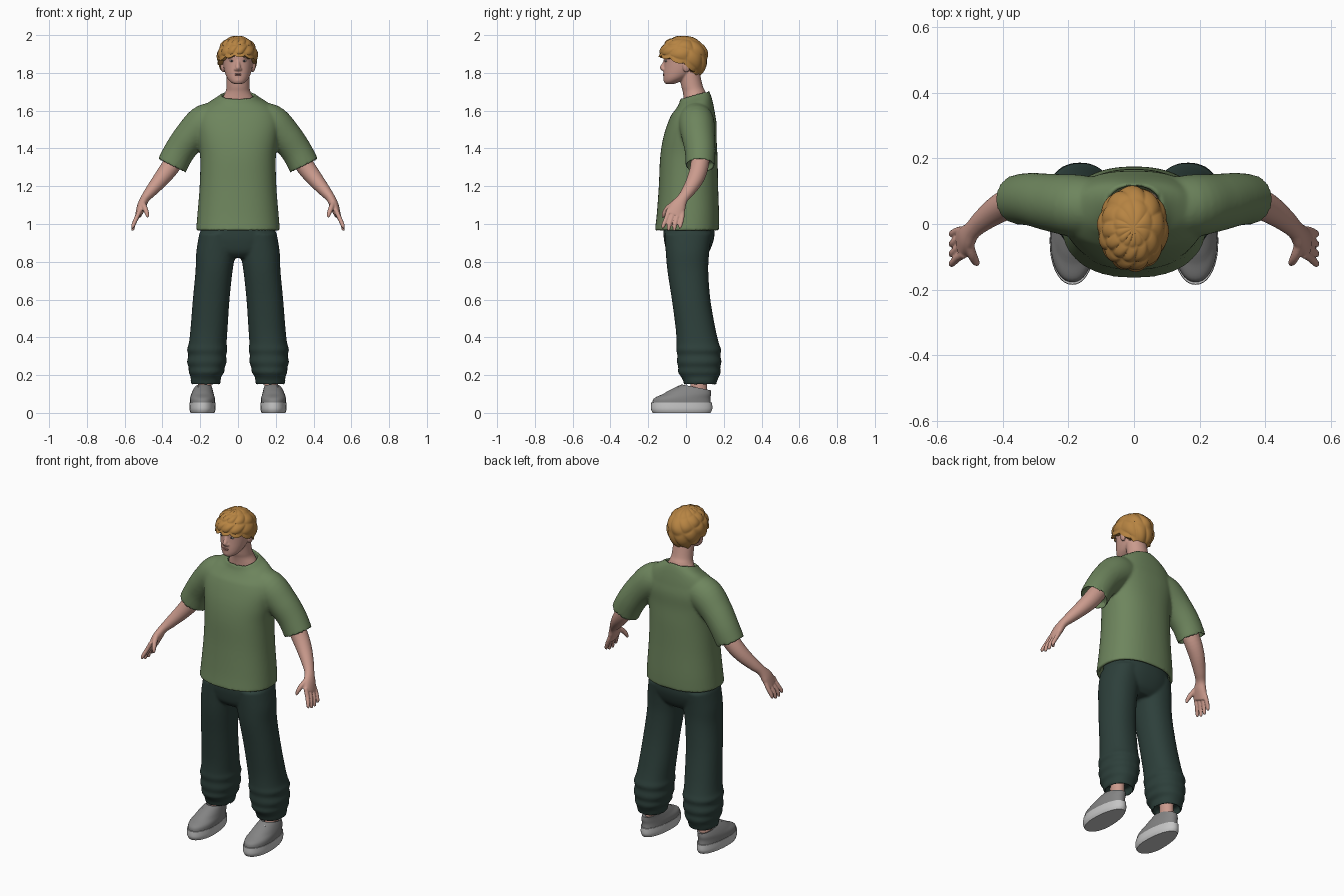
import bpy, bmesh, math
from mathutils import Vector, Matrix

cube = bpy.data.objects.get("Cube")
if cube:
    bpy.data.objects.remove(cube, do_unlink=True)


def material(name, r, g, b):
    m = bpy.data.materials.new(name)
    m.use_nodes = True
    m.diffuse_color = (r, g, b, 1)
    bsdf = next(n for n in m.node_tree.nodes if n.type == 'BSDF_PRINCIPLED')
    bsdf.inputs["Base Color"].default_value = (r, g, b, 1)
    bsdf.inputs["Roughness"].default_value = 0.8
    return m


SKIN = material("skin", .60, .33, .27)
LIPS = material("lips", .42, .19, .16)
HAIR = material("golden_hair", .47, .23, .055)
BROW = material("eyebrow_brown", .22, .11, .05)
WHITE = material("eye_white", .55, .50, .47)
IRIS = material("iris_dark", .04, .04, .045)
SHIRT = material("shirt_green", .155, .235, .11)
PANTS = material("trouser_dark_green", .026, .050, .043)
SHOE = material("shoe_grey", .23, .23, .23)
SOLE = material("sole_light_grey", .56, .56, .56)


def smooth_path(pts, k=5):
    """Catmull-Rom resampling of (x, y, z, radius_a, radius_b) points."""
    pts = [Vector(p) for p in pts]
    out = []
    for i in range(len(pts) - 1):
        p, q = pts[i], pts[i + 1]
        before, after = pts[max(i - 1, 0)], pts[min(i + 2, len(pts) - 1)]
        for j in range(k):
            t = j / k
            out.append(p + (q - before) * (t / 2)
                       + (before * 2 - p * 5 + q * 4 - after) * (t * t / 2)
                       + (p * 3 - before - q * 3 + after) * (t ** 3 / 2))
    return out + [pts[-1]]


def tube(bm, pts, side=1, hollow="", power=2, flat=True, n=40, warp=None):
    """Loft ellipses along a path; hollow ends get a folded-in rim."""
    path = smooth_path(pts)
    rings = []
    for i, p in enumerate(path):
        d = path[min(i + 1, len(path) - 1)].xyz - path[max(i - 1, 0)].xyz
        t = Vector((0, 0, 1)) if flat else d.normalized()
        rings.append((p.xyz, t, p[3], p[4]))

    def rim(end, nxt):
        c, t, a, b = end
        inward = (nxt[0] - c).normalized() * .04
        return [(c, t, a * .91, b * .91), (c + inward, t, a * .89, b * .89)]

    head = rim(rings[0], rings[1])[::-1] if "s" in hollow else []
    tail = rim(rings[-1], rings[-2]) if "e" in hollow else []
    loops = []
    for c, t, a, b in head + rings + tail:
        u = Vector((0, 1, 0)).cross(t).normalized()
        v = t.cross(u)
        loop = []
        for j in range(n):
            w = math.tau * j / n
            cx, sy = math.cos(w), math.sin(w)
            cx = math.copysign(abs(cx) ** (2 / power), cx)
            sy = math.copysign(abs(sy) ** (2 / power), sy)
            co = c + u * (a * cx) + v * (b * sy)
            if warp:
                co = warp(co)
            loop.append(bm.verts.new((co.x * side, co.y, co.z)))
        loops.append(loop)
    for lo, hi in zip(loops, loops[1:]):
        for j in range(n):
            m = (j + 1) % n
            bm.faces.new((lo[j], lo[m], hi[m], hi[j]))
    bm.faces.new(loops[0][::-1])
    bm.faces.new(loops[-1])


def ball(bm, loc, scale, tilt=0):
    mat = (Matrix.Translation(loc) @ Matrix.Rotation(tilt, 4, 'Y')
           @ Matrix.Diagonal((*scale, 1)))
    bmesh.ops.create_uvsphere(bm, u_segments=20, v_segments=12, radius=1, matrix=mat)


def finish(bm, name, mat, voxel=0, relax=4):
    bmesh.ops.recalc_face_normals(bm, faces=bm.faces[:])
    me = bpy.data.meshes.new(name)
    bm.to_mesh(me)
    bm.free()
    me.materials.append(mat)
    me.polygons.foreach_set("use_smooth", [True] * len(me.polygons))
    me.set_sharp_from_angle(angle=math.radians(50))
    ob = bpy.data.objects.new(name, me)
    bpy.context.collection.objects.link(ob)
    if voxel:
        fuse = ob.modifiers.new("fuse", 'REMESH')
        fuse.mode = 'VOXEL'
        fuse.voxel_size = voxel
        fuse.use_smooth_shade = True
        soft = ob.modifiers.new("soften", 'SMOOTH')
        soft.factor = .5
        soft.iterations = relax
    return ob


# T-shirt: torso and both sleeves fused, neckline tilted up at the back
def neckline(co):
    lift = max(0, min(1, (co.z - 1.58) / .08))
    return Vector((co.x, co.y, co.z + lift * (co.y - .045) * .28))


bm = bmesh.new()
tube(bm, [(0, .005, .965, .222, .17), (0, .01, 1.05, .215, .165),
          (0, .013, 1.2, .203, .157), (0, .015, 1.35, .2, .152),
          (0, .02, 1.45, .212, .142), (0, .032, 1.53, .222, .13),
          (0, .04, 1.59, .205, .112), (0, .046, 1.635, .165, .094),
          (0, .047, 1.665, .115, .082), (0, .045, 1.685, .09, .076)],
     hollow="se", power=2.3, n=64, warp=neckline)
for s in (1, -1):
    tube(bm, [(.08, .05, 1.55, .09, .085), (.17, .055, 1.535, .1, .095),
              (.25, .065, 1.465, .088, .088), (.31, .075, 1.385, .082, .081),
              (.352, .075, 1.305, .082, .077)], s, hollow="e", flat=False)
finish(bm, "shirt", SHIRT, .008, 6)

# Trousers: seat plus two baggy legs that bunch up above the cuffs
bm = bmesh.new()
tube(bm, [(0, .015, 1.02, .19, .13), (0, .016, .95, .2, .135),
          (0, .014, .9, .2, .128), (0, .01, .85, .17, .11), (0, .01, .82, .11, .08)],
     power=2.3, n=64)
for s in (1, -1):
    tube(bm, [(.105, .012, .95, .1, .125), (.117, .008, .85, .104, .115),
              (.127, .01, .75, .098, .108), (.142, .027, .6, .097, .102),
              (.153, .05, .45, .098, .105), (.16, .062, .37, .1, .112),
              (.163, .067, .335, .107, .119), (.163, .068, .305, .1, .114),
              (.165, .07, .27, .105, .118), (.166, .07, .24, .095, .111),
              (.167, .071, .215, .094, .113), (.17, .074, .19, .08, .1),
              (.171, .075, .17, .08, .09), (.171, .075, .148, .075, .085)],
         s, hollow="e", power=2.2)
finish(bm, "trousers", PANTS, .008, 3)

# Head, neck, nose and ears fused
bm = bmesh.new()
tube(bm, [(0, -.085, 1.742, .022, .025), (0, -.076, 1.752, .04, .04),
          (0, -.056, 1.772, .057, .063), (0, -.036, 1.8, .069, .083),
          (0, -.025, 1.83, .076, .092), (0, -.02, 1.86, .08, .096),
          (0, -.018, 1.89, .082, .1), (0, -.015, 1.93, .078, .096),
          (0, -.012, 1.96, .062, .077), (0, -.01, 1.975, .03, .04)])
tube(bm, [(0, .05, 1.6, .095, .06), (0, .05, 1.66, .084, .062),
          (0, .043, 1.7, .066, .06), (0, .032, 1.73, .061, .057),
          (0, .018, 1.8, .06, .055)])
tube(bm, [(0, -.106, 1.875, .009, .01), (0, -.115, 1.85, .01, .012),
          (0, -.123, 1.828, .014, .016), (0, -.116, 1.812, .012, .012)], n=16)
ball(bm, (0, -.104, 1.762), (.022, .016, .013))
ball(bm, (0, -.109, 1.788), (.024, .012, .014))
for s in (1, -1):
    ball(bm, (s * .012, -.117, 1.819), (.009, .012, .008))
    ball(bm, (s * .034, -.103, 1.884), (.026, .012, .007), s * .12)
    ball(bm, (s * .083, .002, 1.832), (.01, .02, .03), s * .15)
finish(bm, "head", SKIN, .0045, 3)

# Mouth, eyes and eyebrows
bm = bmesh.new()
ball(bm, (0, -.118, 1.793), (.021, .005, .0035))
ball(bm, (0, -.118, 1.786), (.018, .005, .004))
finish(bm, "lips", LIPS)
for s, label in ((1, "left"), (-1, "right")):
    for part, mat, x, y, z, size, tilt in (
            ("eye", WHITE, .033, -.106, 1.863, (.013, .006, .005), 0),
            ("iris", IRIS, .033, -.1105, 1.863, (.005, .003, .005), 0),
            ("eyebrow", BROW, .034, -.113, 1.885, (.02, .004, .003), .12)):
        bm = bmesh.new()
        ball(bm, (s * x, y, z), size, s * tilt)
        finish(bm, label + "_" + part, mat)

# Hair: a cap with three tiers of curls, long at the nape, short over the face
bm = bmesh.new()
COLS, ROWS, LOCKS = 132, 42, 11
loops = []
for i in range(1, ROWS + 2):
    f = min(i / ROWS, 1)
    tier, t = divmod(f * 3.3, 1)
    loop = []
    for j in range(COLS):
        a = math.tau * j / COLS
        back = (1 - math.cos(a)) / 2
        g = (LOCKS * j / COLS + .37 * tier + .7 * t * math.sin(a + 1)) % 1
        curl = math.sin(math.pi * g) ** .7
        reach = math.radians(84 + 34 * back + 34 * back ** 4) + .11 * curl
        phi = f * reach
        r = .97 + .075 * curl * math.sin(math.pi * t) ** .6 * min(1, f * 2)
        if i > ROWS:
            r *= .72
        z = math.cos(phi) * (.115 if phi < math.pi / 2 else .132)
        loop.append(bm.verts.new((.106 * r * math.sin(phi) * math.sin(a) - .003,
                                  -.014 - .128 * r * math.sin(phi) * math.cos(a),
                                  1.884 + z * (r if i <= ROWS else 1))))
    loops.append(loop)
for lo, hi in zip(loops, loops[1:]):
    for j in range(COLS):
        m = (j + 1) % COLS
        bm.faces.new((lo[j], hi[j], hi[m], lo[m]))
bm.faces.new(loops[0])
finish(bm, "hair", HAIR)

for s, label in ((1, "left"), (-1, "right")):
    # Arm with palm, four fingers and a thumb
    bm = bmesh.new()
    tube(bm, [(.3, .08, 1.39, .05, .05), (.36, .07, 1.3, .049, .048),
              (.41, .048, 1.235, .042, .044), (.46, .012, 1.175, .032, .035),
              (.492, -.018, 1.135, .024, .03), (.51, -.042, 1.095, .024, .042),
              (.528, -.062, 1.045, .017, .048)], s, flat=False, n=28)
    for i in range(4):
        y = -.102 + .027 * i
        low = .012 * (i in (0, 3))
        tube(bm, [(.518, y * .9, 1.075, .012, .013), (.536, y, 1.035, .012, .0125),
                  (.552, y * 1.1 - .005, 1.0, .011, .0115),
                  (.557, y * 1.12 - .008, .972 + low, .009, .009),
                  (.557, y * 1.12 - .008, .964 + low, .004, .004)], s, flat=False, n=14)
    tube(bm, [(.505, -.06, 1.11, .016, .016), (.493, -.095, 1.085, .014, .015),
              (.483, -.115, 1.058, .012, .012), (.477, -.123, 1.035, .006, .006)],
         s, flat=False, n=14)
    finish(bm, label + "_arm", SKIN, .0045, 3)

    # Ankle
    bm = bmesh.new()
    tube(bm, [(.178, .068, .08, .036, .045), (.175, .068, .25, .036, .042)], s)
    finish(bm, label + "_ankle", SKIN)

    # Shoe: narrower at the heel, collar higher at the tongue
    def shoe_shape(co):
        narrow = 1 - .8 * max(-.1, co.y)
        lift = max(0, min(1, (co.z - .1) / .035))
        return Vector((.188 + (co.x - .188) * narrow, co.y,
                       co.z + lift * (.05 - co.y) * .2))

    bm = bmesh.new()
    tube(bm, [(.188, -.023, .045, .064, .155), (.188, -.021, .075, .064, .15),
              (.188, .002, .097, .06, .13), (.186, .032, .118, .053, .1),
              (.183, .055, .136, .047, .076)], s, hollow="e", power=2.2, warp=shoe_shape)
    finish(bm, label + "_shoe", SHOE)
    bm = bmesh.new()
    tube(bm, [(.188, -.023, 0, .061, .153), (.188, -.023, .02, .067, .162),
              (.188, -.023, .054, .066, .161)], s, power=2.2, warp=shoe_shape)
    finish(bm, label + "_sole", SOLE)
    bm = bmesh.new()
    for i in range(5):
        ball(bm, (s * .188, -.118 + .0195 * i, .092 + .0115 * i), (.027, .005, .003))
    finish(bm, label + "_laces", SOLE)
